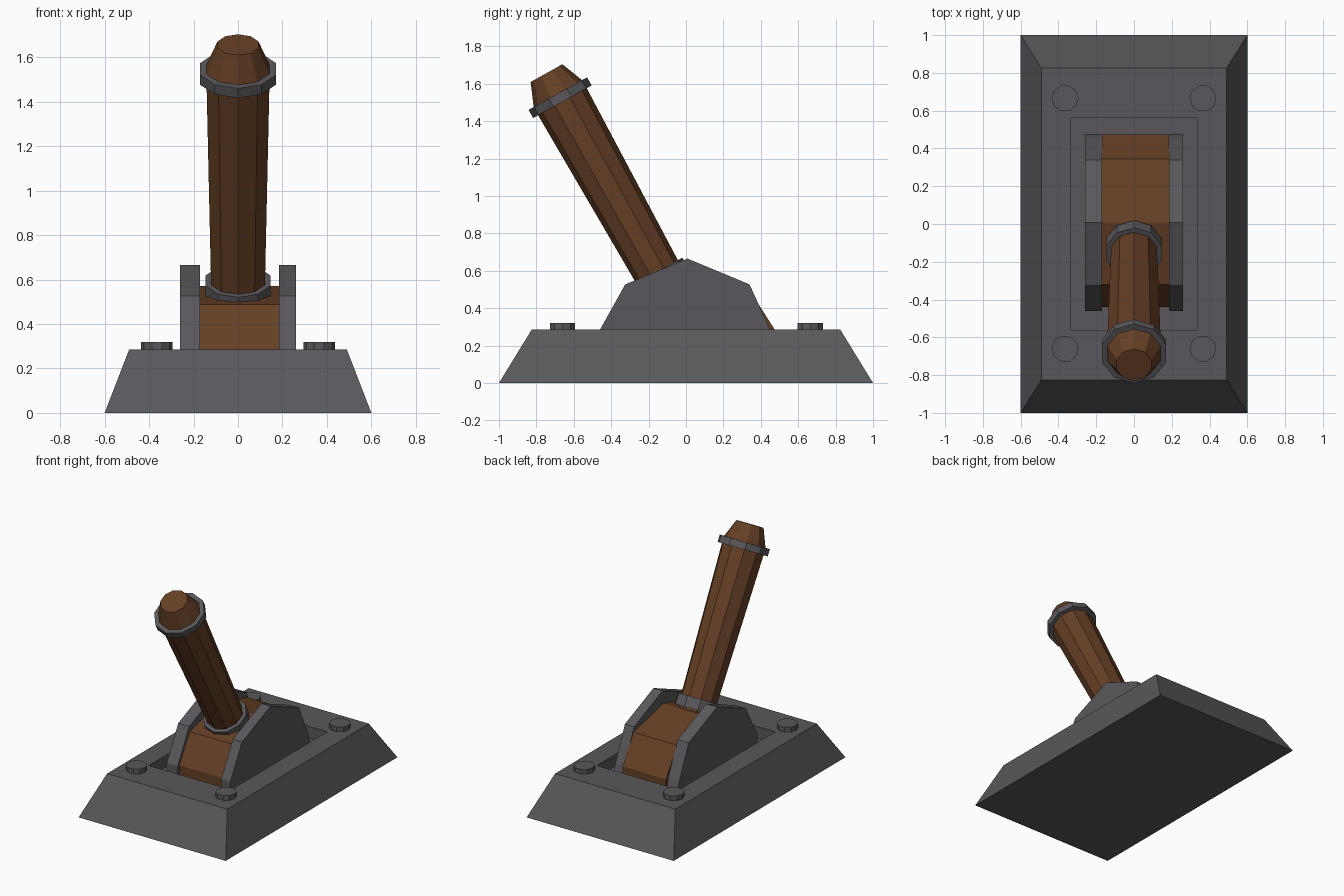
import bpy, bmesh, math
from mathutils import Vector, Matrix

cube = bpy.data.objects.get("Cube")
if cube:
    bpy.data.objects.remove(cube, do_unlink=True)


def material(name, rgb):
    m = bpy.data.materials.new(name)
    m.use_nodes = True
    m.diffuse_color = (*rgb, 1)
    m.node_tree.nodes["Principled BSDF"].inputs["Base Color"].default_value = (*rgb, 1)
    return m


iron = material("dark iron", (0.1, 0.097, 0.106))
wood = material("brown wood", (0.13, 0.05, 0.018))


def finish(name, bm, mat):
    bmesh.ops.recalc_face_normals(bm, faces=bm.faces)
    mesh = bpy.data.meshes.new(name)
    bm.to_mesh(mesh)
    bm.free()
    mesh.materials.append(mat)
    ob = bpy.data.objects.new(name, mesh)
    bpy.context.scene.collection.objects.link(ob)
    return ob


def rect_loop(bm, hx, hy, z):
    return [bm.verts.new((sx * hx, sy * hy, z))
            for sx, sy in ((-1, -1), (1, -1), (1, 1), (-1, 1))]


def skin(bm, loops):
    """Bridge successive loops and cap both ends."""
    n = len(loops[0])
    for a, b in zip(loops, loops[1:]):
        for i in range(n):
            j = (i + 1) % n
            bm.faces.new((a[i], a[j], b[j], b[i]))
    bm.faces.new(loops[0])
    bm.faces.new(loops[-1])


def slab(name, profile, x0, x1, mat):
    """Extrude a side profile of (y, z) points across x."""
    bm = bmesh.new()
    skin(bm, [[bm.verts.new((x, y, z)) for y, z in profile] for x in (x0, x1)])
    return finish(name, bm, mat)


def turned(name, rings, mat, place, sides=10, phase=math.pi / 2):
    """Faceted solid from (height, radius) rings, moved by a matrix."""
    bm = bmesh.new()
    loops = []
    for h, r in rings:
        angles = [phase + i * math.tau / sides for i in range(sides)]
        loops.append([bm.verts.new(place @ Vector((r * math.cos(a), r * math.sin(a), h)))
                      for a in angles])
    skin(bm, loops)
    return finish(name, bm, mat)


# Sloped base with a sunken well in its top
TOP, FLOOR = 0.285, 0.2
bm = bmesh.new()
skin(bm, [rect_loop(bm, 0.6, 1.0, 0), rect_loop(bm, 0.49, 0.825, TOP),
          rect_loop(bm, 0.335, 0.56, TOP), rect_loop(bm, 0.335, 0.56, FLOOR)])
finish("base", bm, iron)

# Two cheek plates and the wooden block between them
plate = [(-0.46, FLOOR), (-0.46, TOP), (-0.325, 0.527), (0.008, 0.665),
         (0.34, 0.527), (0.45, TOP), (0.475, FLOOR)]
slab("right_cheek_plate", plate, -0.26, -0.17, iron)
slab("left_cheek_plate", plate, 0.185, 0.26, iron)
block = [(-0.44, FLOOR), (-0.44, TOP), (-0.32, 0.488), (0.008, 0.572),
         (0.345, 0.488), (0.475, TOP), (0.475, FLOOR)]
slab("pivot_block", block, -0.17, 0.185, wood)

# Lever leaning toward the front
lean = Matrix.Translation((0, -0.155, 0.595)) @ Matrix.Rotation(math.radians(29.1), 4, "X")
turned("lever_shaft", [(-0.12, 0.125), (1.05, 0.149)], wood, lean)
turned("lower_collar", [(-0.08, 0.154), (0, 0.154)], iron, lean)
turned("upper_collar", [(1.04, 0.179), (1.09, 0.179)], iron, lean)
turned("lever_cap", [(1.06, 0.152), (1.09, 0.148), (1.215, 0.097)], wood, lean)

# Corner bolts
for side, x in (("right", -0.365), ("left", 0.365)):
    for end, y in (("front", -0.66), ("back", 0.665)):
        turned(f"{end}_{side}_bolt", [(TOP - 0.02, 0.071), (0.32, 0.071)], iron,
               Matrix.Translation((x, y, 0)), phase=0)
